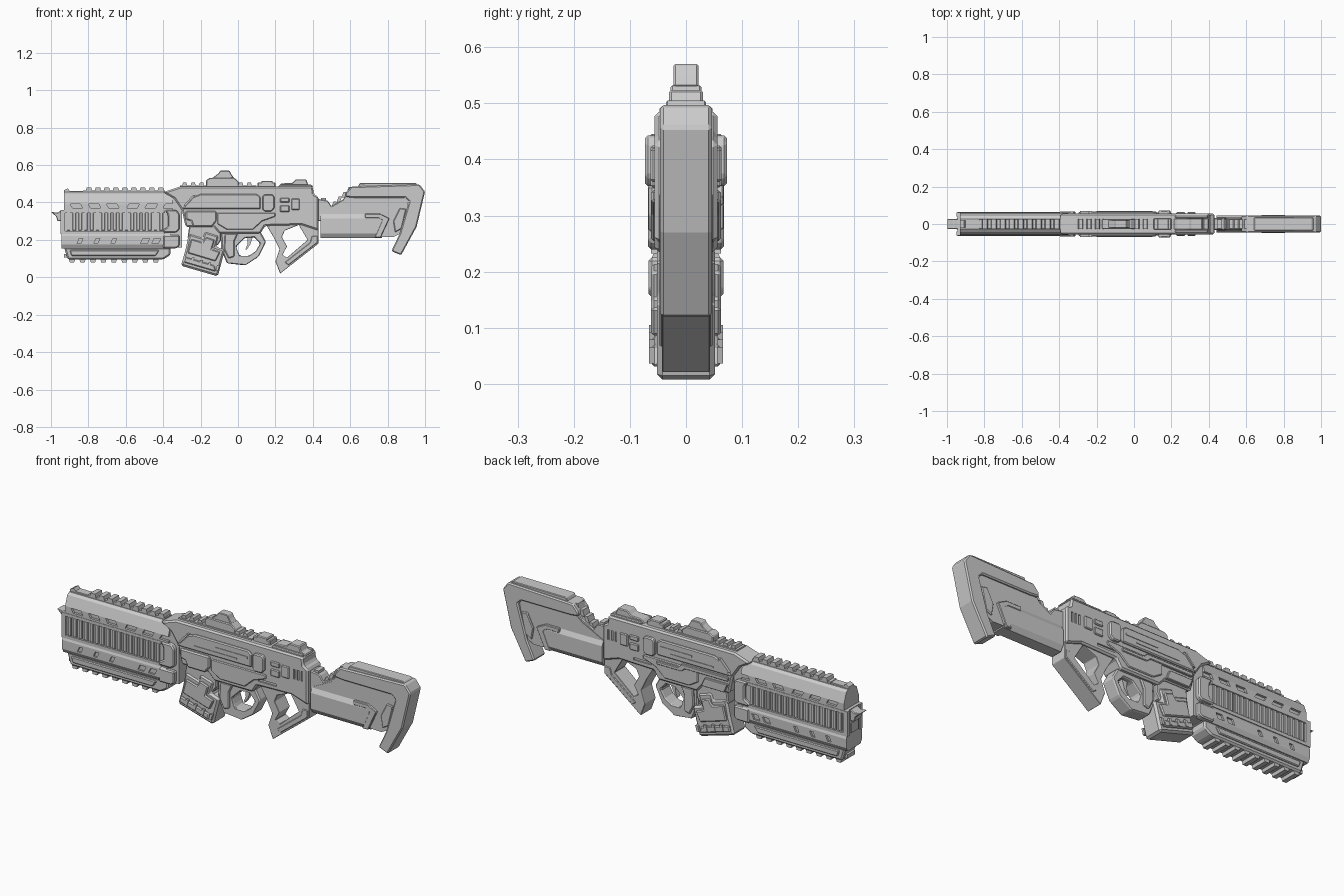
import bpy, bmesh
from math import radians


def rect(x0, x1, z0, z1):
    return [(x0, z0), (x1, z0), (x1, z1), (x0, z1)]


def slant(x, z, w, h, s):
    return [(x, z), (x + w, z), (x + w + s, z + h), (x + s, z + h)]


def finish(name, bm, bevel):
    bmesh.ops.recalc_face_normals(bm, faces=bm.faces)
    me = bpy.data.meshes.new(name)
    bm.to_mesh(me)
    bm.free()
    ob = bpy.data.objects.new(name, me)
    bpy.context.collection.objects.link(ob)
    if bevel:
        m = ob.modifiers.new("Bevel", 'BEVEL')
        m.width, m.segments, m.limit_method = bevel, 1, 'ANGLE'
        m.angle_limit = radians(25)
    return ob


def solids(name, profiles, a, b, bevel=0, mirror=False, axis='y'):
    """Extrude every profile from a to b along y (or x); mirror copies to the other side."""
    bm = bmesh.new()
    for s in ((1, -1) if mirror else (1,)):
        for pts in profiles:
            rings = []
            for t in (a, b):
                co = [(p, s * t, z) if axis == 'y' else (t, s * p, z) for p, z in pts]
                rings.append([bm.verts.new(c) for c in co])
            bm.faces.new(rings[0])
            bm.faces.new(rings[1])
            for i in range(len(pts)):
                j = (i + 1) % len(pts)
                bm.faces.new((rings[0][i], rings[0][j], rings[1][j], rings[1][i]))
    return finish(name, bm, bevel)


def centred(name, profiles, w, bevel=0):
    return solids(name, profiles, -w, w, bevel)


def section(name, half, x0, x1, bevel=0):
    """Symmetric cross-section (y, z) run along x."""
    return solids(name, [half + [(-y, z) for y, z in reversed(half)]], x0, x1, bevel, axis='x')


def ring(name, outer, inner, w, bevel):
    """Closed loop with a hole, extruded to +-w."""
    bm = bmesh.new()
    L = [[bm.verts.new((x, y, z)) for x, z in pts] for pts in (outer, inner) for y in (-w, w)]
    n = len(outer)
    for i in range(n):
        j = (i + 1) % n
        for p, q in ((0, 1), (1, 3), (3, 2), (2, 0)):
            bm.faces.new((L[p][i], L[p][j], L[q][j], L[q][i]))
    return finish(name, bm, bevel)


def cut(target, cutter):
    cutter.hide_render = True
    cutter.hide_viewport = False
    cutter.display_type = 'WIRE'
    m = target.modifiers.new("Cut", 'BOOLEAN')
    m.operation, m.object, m.solver = 'DIFFERENCE', cutter, 'EXACT'


# Handguard: upper shell, ribbed core, lower shell
upper = section("handguard_upper", [(.028, .455), (.042, .445), (.06, .395), (.06, .357)], -.93, -.35)
cut(upper, solids("upper_slot_cutter", [slant(-.885 + .097 * i, .37, .055, .022, -.012 if i < 3 else .012)
                                        for i in range(6)], .048, .08, mirror=True))
section("handguard_core", [(.052, .36), (.052, .225)], -.945, -.36)
solids("handguard_ribs", [rect(-.915 + .031 * i, -.897 + .031 * i, .25, .345) for i in range(17)],
       .05, .06, .002, True)
solids("handguard_panel_rims", [rect(-.95, -.39, .345, .36), rect(-.95, -.39, .232, .248),
                                rect(-.95, -.925, .248, .345)], .04, .062, 0, True)
lower = section("handguard_lower", [(.058, .232), (.063, .22), (.063, .175), (.052, .155)], -.945, -.36)
cut(lower, solids("lower_slot_cutter", [slant(x, .182, w, .026, .012) for x, w in
                  ((-.86, .02), (-.77, .02), (-.68, .02), (-.52, .035), (-.46, .035))],
                  .054, .08, mirror=True))
centred("handguard_keel", [[(-.93, .16), (-.91, .095), (-.40, .095), (-.36, .12), (-.36, .16)]], .05, .008)
solids("keel_side_strips", [[(-.90, .145), (-.89, .115), (-.44, .115), (-.42, .145)]], .045, .058, .004, True)

# Rail teeth above and below the handguard
centred("top_rail", [rect(-.83, -.39, .45, .465)], .024)
centred("top_rail_teeth", [[(x, .46), (x + .036, .46), (x + .03, .481), (x + .006, .481)]
                           for x in [-.815 + .048 * i for i in range(9)]], .027)
centred("bottom_rail_teeth", [[(x, .1), (x + .035, .1), (x + .029, .08), (x + .006, .08)]
                              for x in [-.905 + .056 * i for i in range(9)]], .042)

# Front sight and muzzle
centred("front_sight", [[(-.93, .44), (-.93, .465), (-.91, .475), (-.90, .462), (-.83, .462), (-.82, .44)]], .02)
centred("muzzle", [[(-.94, .36), (-.965, .345), (-1, .35), (-.972, .325), (-.965, .30), (-.94, .30)]], .028, .003)
centred("muzzle_lower", [rect(-.95, -.90, .24, .29), rect(-.93, -.90, .105, .125)], .03)

# Clamps joining handguard and receiver
solids("clamp_upper", [[(-.39, .36), (-.33, .36), (-.313, .34), (-.313, .255), (-.33, .24),
                        (-.40, .24), (-.40, .255), (-.375, .27), (-.375, .335)]], .03, .068, .006, True)
solids("clamp_lower", [[(-.40, .225), (-.313, .225), (-.313, .168), (-.33, .155), (-.40, .155)]],
       .03, .067, .006, True)
centred("clamp_core", [rect(-.38, -.30, .16, .44)], .045)

# Receiver
receiver = centred("receiver", [[(-.40, .455), (-.31, .485), (.40, .485), (.405, .445), (.43, .43), (.43, .25),
                                 (.34, .28), (.145, .275), (.12, .235), (-.10, .235), (-.13, .27),
                                 (-.28, .27), (-.30, .36), (-.34, .42)]], .056, .008)
solids("receiver_side_plates", [[(-.30, .365), (-.24, .43), (-.20, .445), (.10, .445), (.12, .43),
                                 (.12, .365)]], .05, .066, .005, True)
cut(receiver, solids("vent_cutter", [rect(.352 + .02 * i, .361 + .02 * i, .365, .415) for i in range(3)]
                     + [slant(.155, .30, .10, .012, 0)], .049, .08, mirror=True))
solids("receiver_strips", [rect(-.08, .10, .405, .415), rect(-.2, .04, .385, .391)], .06, .069, 0, True)
solids("lower_side_plates", [[(-.11, .345), (.20, .345), (.20, .325), (.13, .30), (.08, .255), (-.06, .255),
                              (-.11, .285)]], .05, .062, .004, True)
solids("diagonal_ribs", [slant(-.29, .385, .012, .055, .05)], .05, .07, 0, True)
solids("side_latches", [[(.13, .43), (.14, .443), (.185, .443), (.195, .43), (.195, .37), (.18, .353),
                         (.14, .353), (.13, .365)]], .05, .073, .005, True)
solids("rear_side_blocks", [rect(.225, .275, .40, .425), rect(.225, .275, .35, .385),
                            rect(.285, .33, .36, .42)], .05, .063, .004, True)
solids("ejection_box", [[(-.28, .355), (-.115, .355), (-.115, .30), (-.14, .27), (-.24, .27), (-.25, .3),
                         (-.28, .31)]], -.05, -.067, .006)
solids("charging_track", [[(-.28, .355), (-.02, .355), (0, .335), (.12, .335), (.12, .318), (-.02, .318),
                           (-.04, .335), (-.28, .335)],
                          [(-.28, .32), (-.15, .32), (-.13, .275), (-.26, .275)]], .05, .067, .003)

# Top rail of the receiver and sights
centred("receiver_rail", [rect(-.31, .10, .48, .492)], .033)
centred("receiver_rail_teeth", [[(x, .485), (x + .03, .485), (x + .024, .507), (x + .006, .507)]
                                for x in (-.30, -.255, -.21, .0, .045)], .028)
centred("sight_base", [[(-.17, .485), (-.17, .52), (-.15, .532), (-.02, .532), (.005, .51), (.005, .485)]], .028, .004)
centred("sight_top", [[(-.145, .525), (-.105, .555), (-.095, .57), (-.045, .57), (-.035, .55), (-.02, .53)]], .022, .003)
centred("rail_blocks", [rect(.105, .2, .48, .508), rect(.125, .185, .5, .516)], .03, .004)
centred("rear_sight", [[(.21, .48), (.23, .502), (.29, .505), (.31, .524), (.365, .524), (.375, .495), (.40, .49),
                        (.40, .48)]], .03, .004)
solids("rear_rail_cheeks", [rect(.22, .395, .475, .495)], .03, .047, .004, True)

# Magazine, its well and side pads
centred("magazine_well", [[(-.26, .28), (-.09, .28), (-.09, .2), (-.11, .17), (-.27, .21)]], .045, .005)
centred("magazine", [[(-.262, .235), (-.19, .213), (-.178, .246), (-.10, .222), (-.118, .163), (-.07, .148),
                      (-.108, .005), (-.305, .062), (-.28, .15)]], .052, .01)
solids("magazine_pads", [[(-.25, .205), (-.19, .187), (-.17, .215), (-.125, .2), (-.14, .15), (-.095, .135),
                          (-.12, .085), (-.27, .13)],
                         [(-.283, .11), (-.125, .063), (-.118, .03), (-.29, .08)]], .045, .062, .005, True)
solids("magazine_ribs", [slant(-.255 + .045 * i, .075 - .013 * i, .014, .03, .008) for i in range(4)],
       .055, .066, 0, True)

# Trigger guard, trigger and thumbhole grip
ring("trigger_guard", [(-.09, .25), (.04, .26), (.12, .245), (.15, .19), (.11, .11), (.04, .064), (-.06, .075),
                       (-.09, .15)],
     [(-.01, .165), (.035, .21), (.085, .215), (.118, .18), (.095, .14), (.06, .115), (.01, .115), (0, .135)], .036, .007)
solids("guard_side_pads", [[(-.07, .235), (.0, .235), (-.02, .19), (-.02, .11), (-.05, .10), (-.075, .15)]],
       .03, .046, .005, True)
centred("trigger", [[(.05, .22), (.08, .22), (.065, .175), (.045, .145), (.04, .15), (.052, .18)]], .012)
ring("thumbhole_grip", [(.145, .29), (.43, .32), (.43, .18), (.225, .02), (.20, .085), (.222, .15), (.19, .215)],
     [(.25, .25), (.325, .28), (.372, .20), (.262, .105), (.238, .12), (.262, .165), (.235, .215)], .043, .008)
solids("grip_side_pads", [[(.425, .22), (.425, .185), (.27, .065), (.25, .08), (.385, .185), (.395, .22)]],
       .035, .047, .003, True)

# Stock: neck, core, upper frame with butt, lower panel
centred("stock_neck", [[(.42, .42), (.48, .41), (.50, .38), (.56, .415), (.61, .485), (.64, .44), (.6, .3),
                        (.42, .3)]], .031, .004)
centred("neck_steps", [rect(.445, .47, .4, .425)] + [slant(.5 + .027 * i, .375 + .026 * i, .018, .03, .01)
                                                    for i in range(4)], .024)
centred("stock_core", [[(.44, .34), (.56, .4), (.62, .45), (.92, .45), (.88, .24), (.83, .215), (.44, .225)]], .034)
centred("stock_frame", [[(.575, .45), (.605, .485), (.97, .497), (1, .458), (.955, .27), (.872, .118), (.82, .14),
                         (.865, .235), (.915, .405), (.895, .425), (.62, .425), (.575, .43)]], .046, .006)
centred("cheek_rest", [[(.64, .48), (.65, .503), (.95, .505), (.965, .49)]], .036, .003)
section("stock_tube", [(.03, .345), (.046, .315), (.046, .235), (.03, .21)], .44, .77)
solids("stock_panel_edges", [[(.68, .34), (.76, .34), (.81, .315), (.762, .212), (.73, .212), (.77, .305),
                              (.75, .318), (.68, .318)]], .025, .047, .003, True)
solids("butt_inserts", [[(.83, .30), (.865, .37), (.90, .365), (.875, .26), (.84, .24)]], .03, .042, .004, True)
